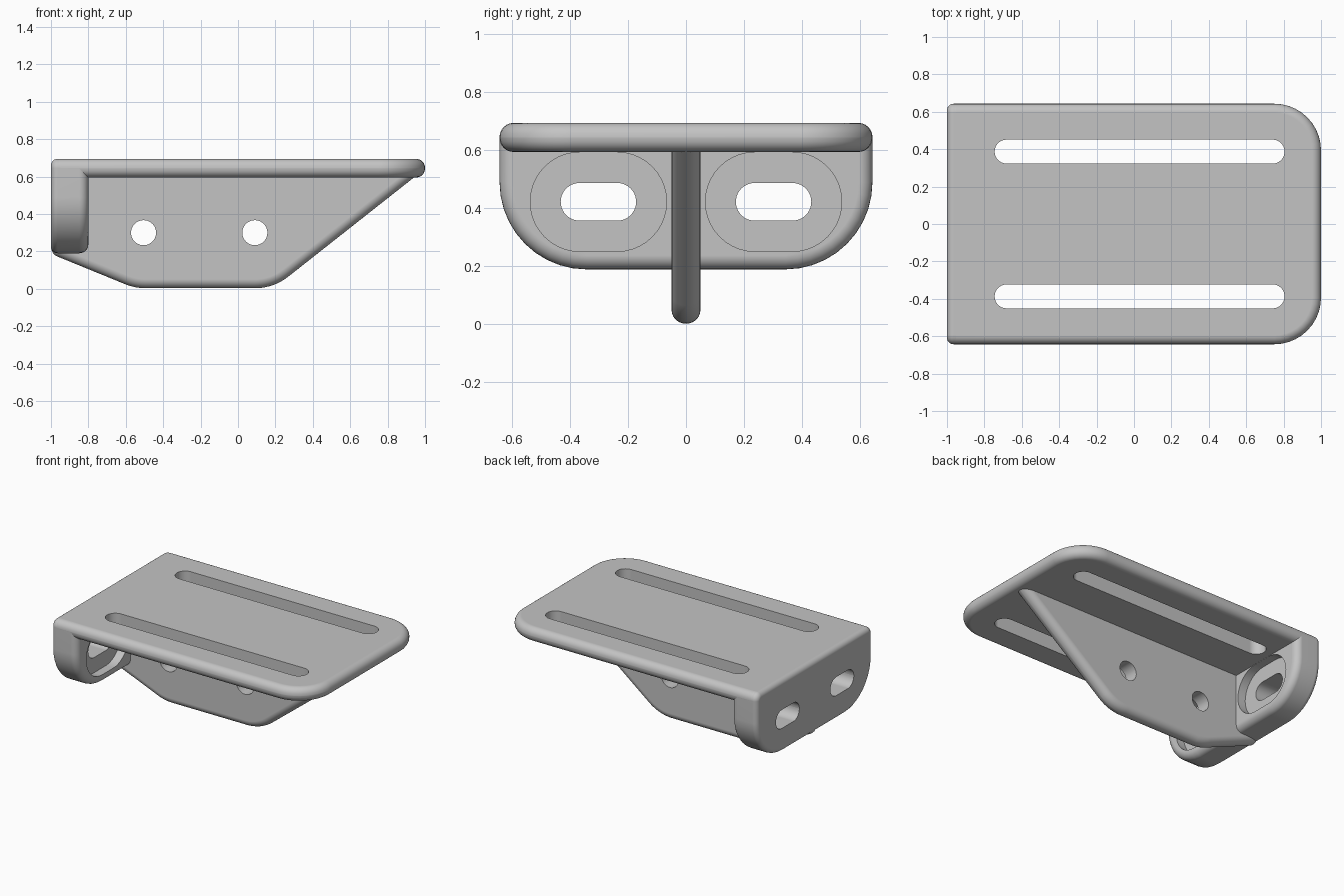
import bpy
import bmesh
from math import pi, sin, cos, radians
from mathutils import Vector

if "Cube" in bpy.data.objects:
    bpy.data.objects.remove(bpy.data.objects["Cube"])

metal = bpy.data.materials.new("plain grey metal")
metal.use_nodes = True
GREY = (0.55, 0.55, 0.55, 1)
metal.diffuse_color = GREY
metal.node_tree.nodes["Principled BSDF"].inputs["Base Color"].default_value = GREY

# Maps (u, v, depth) of a profile to world axes
AXES = {
    "x": lambda u, v, h: (h, u, v),
    "y": lambda u, v, h: (u, -h, v),
    "z": lambda u, v, h: (u, v, h),
}


def outline(corners, inset, segments=10):
    """Counter-clockwise polygon with rounded corners (u, v, radius), drawn inwards by inset."""
    points = []
    for i, (u, v, r) in enumerate(corners):
        p = Vector((u, v))
        before = (p - Vector(corners[i - 1][:2])).normalized()
        after = (Vector(corners[(i + 1) % len(corners)][:2]) - p).normalized()
        n0 = Vector((before.y, -before.x))
        n1 = Vector((after.y, -after.x))
        turn = n0.angle(n1)
        centre = p - (n0 + n1) * r / (1 + n0.dot(n1))
        for k in range(segments + 1):
            a = turn * k / segments
            n = Vector((n0.x * cos(a) - n0.y * sin(a), n0.x * sin(a) + n0.y * cos(a)))
            points.append(centre + n * (r - inset))
    return points


def solid(name, axis, corners, low, high, fillet_low=0, fillet_high=0):
    """Extrude a rounded outline, with a quarter-round fillet on each rim."""
    steps = [i / 6 * pi / 2 for i in range(7)]
    rings = [(0, low)]
    if fillet_low:
        rings = [(fillet_low * (1 - sin(a)), low + fillet_low * (1 - cos(a))) for a in steps]
    if fillet_high:
        rings += [(fillet_high * (1 - cos(a)), high - fillet_high * (1 - sin(a))) for a in steps]
    else:
        rings.append((0, high))

    bm = bmesh.new()
    loops = [[bm.verts.new(AXES[axis](p.x, p.y, h)) for p in outline(corners, d)]
             for d, h in rings]
    count = len(loops[0])
    for lower, upper in zip(loops, loops[1:]):
        for i in range(count):
            j = (i + 1) % count
            bm.faces.new((lower[i], lower[j], upper[j], upper[i]))
    bm.faces.new(loops[0][::-1])
    bm.faces.new(loops[-1])
    bmesh.ops.remove_doubles(bm, verts=bm.verts, dist=1e-5)
    bmesh.ops.recalc_face_normals(bm, faces=bm.faces)
    mesh = bpy.data.meshes.new(name)
    bm.to_mesh(mesh)
    bm.free()
    mesh.materials.append(metal)
    obj = bpy.data.objects.new(name, mesh)
    bpy.context.collection.objects.link(obj)
    return obj


def slot(u, v, a, r):
    """Rounded slot outline of half length a; a circle when a equals r."""
    c = r * 0.999
    return [(u - a, v - r, c), (u + a, v - r, c), (u + a, v + r, c), (u - a, v + r, c)]


def activate(obj):
    bpy.ops.object.select_all(action="DESELECT")
    obj.select_set(True)
    bpy.context.view_layer.objects.active = obj


def cut(target, axis, corners, low, high):
    cutter = solid("cutter", axis, corners, low, high)
    cutter.hide_render = True
    mod = target.modifiers.new("cut", "BOOLEAN")
    mod.operation = "DIFFERENCE"
    mod.solver = "EXACT"
    mod.object = cutter
    activate(target)
    bpy.ops.object.modifier_apply(modifier=mod.name)
    bpy.data.objects.remove(cutter)


W = 0.643    # half width
TOP = 0.695
R = 0.048    # edge fillet

# Top plate with two long slots
plate = solid("top_plate", "z",
              [(-1, -W, 0.05), (1, -W, 0.25), (1, W, 0.25), (-1, W, 0.05)],
              0.595, TOP, R, R)
for side in (-1, 1):
    cut(plate, "z", slot(0.03, side * 0.387, 0.775, 0.064), 0.4, 0.9)

# End flange with slots, each in a shallow recess on the inner face
flange = solid("end_flange", "x",
               [(-W, 0.19, 0.3), (W, 0.19, 0.3), (W, TOP, 0.05), (-W, TOP, 0.05)],
               -1, -0.8, 0.035, R)
for side in (-1, 1):
    cut(flange, "x", slot(side * 0.302, 0.423, 0.235, 0.171), -0.86, -0.7)
    cut(flange, "x", slot(side * 0.302, 0.423, 0.13, 0.065), -1.2, -0.7)

# Central web with rounded edges and two bolt holes
web = solid("support_web", "y",
            [(-0.998, 0.186, 0.05), (-0.55, 0.003, 0.3), (0.19, 0.003, 0.29),
             (0.962, 0.612, 0.05), (0.962, 0.69, 0.05), (-0.998, 0.66, 0.05)],
            -0.05, 0.05, R, R)
for x in (-0.505, 0.09):
    cut(web, "y", slot(x, 0.3, 0.067, 0.067), -0.3, 0.3)

# Smooth fillets with flat main faces
for part in (plate, flange, web):
    activate(part)
    bpy.ops.object.shade_smooth_by_angle(angle=radians(30))
    part.modifiers.new("flat faces", "WEIGHTED_NORMAL").keep_sharp = True
